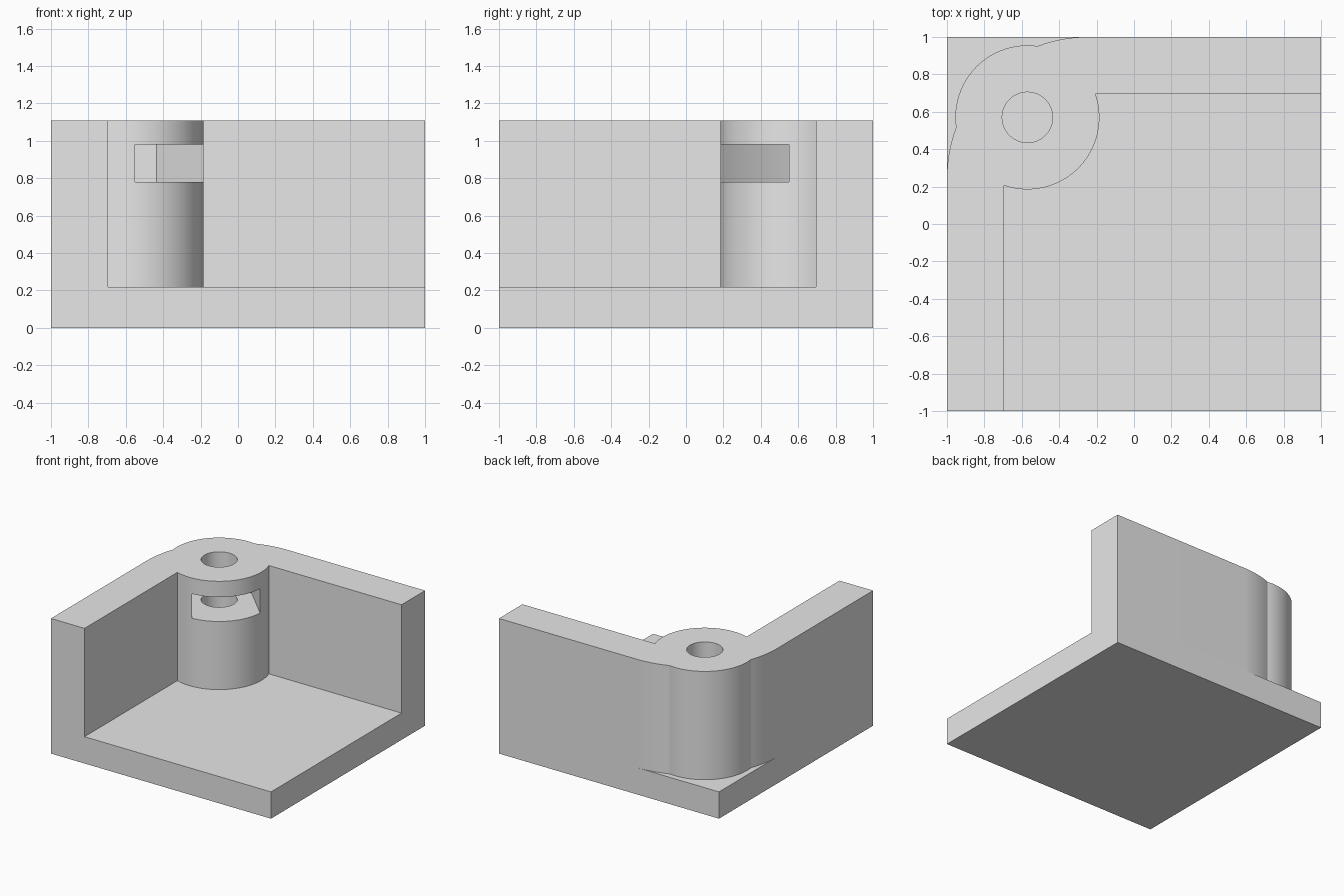
import bpy, bmesh, math
from mathutils import Vector

if "Cube" in bpy.data.objects:
    bpy.data.objects.remove(bpy.data.objects["Cube"])

FLOOR, TOP = 0.22, 1.11
WALL_IN = 0.695                    # distance of the inner wall faces from the middle
BOSS, BOSS_R, HOLE_R = Vector((-0.57, 0.57)), 0.385, 0.135
ROUND, ROUND_R = Vector((-0.25, 0.25)), 0.75
NUT_R, NUT_LOW, NUT_HIGH = 0.267, 0.78, 0.98

grey = bpy.data.materials.new("light grey")
grey.use_nodes = True
colour = (0.8, 0.8, 0.8, 1)
grey.diffuse_color = colour
grey.node_tree.nodes["Principled BSDF"].inputs["Base Color"].default_value = colour


def arc(centre, radius, start, end, steps):
    """Points along an arc, angles in radians."""
    angles = [start + (end - start) * i / steps for i in range(steps + 1)]
    return [centre + radius * Vector((math.cos(a), math.sin(a))) for a in angles]


def prism(name, outline, low, high):
    """Extrude a flat outline upwards into a solid."""
    bm = bmesh.new()
    face = bm.faces.new([bm.verts.new((p[0], p[1], low)) for p in outline])
    grown = bmesh.ops.extrude_face_region(bm, geom=[face])
    moved = [v for v in grown["geom"] if isinstance(v, bmesh.types.BMVert)]
    bmesh.ops.translate(bm, verts=moved, vec=(0, 0, high - low))
    bmesh.ops.recalc_face_normals(bm, faces=bm.faces)
    mesh = bpy.data.meshes.new(name)
    bm.to_mesh(mesh)
    bm.free()
    mesh.materials.append(grey)
    obj = bpy.data.objects.new(name, mesh)
    bpy.context.collection.objects.link(obj)
    return obj


def select(obj):
    bpy.ops.object.select_all(action='DESELECT')
    obj.select_set(True)
    bpy.context.view_layer.objects.active = obj


def cut(obj, cutter):
    mod = obj.modifiers.new(cutter.name, 'BOOLEAN')
    mod.operation, mod.solver, mod.object = 'DIFFERENCE', 'EXACT', cutter
    select(obj)
    bpy.ops.object.modifier_apply(modifier=mod.name)
    bpy.data.objects.remove(cutter)


# Square floor plate
prism("floor_plate", [(-1, -1), (1, -1), (1, 1), (-1, 1)], 0, FLOOR)

# Two walls with a rounded outer corner, merged with the round screw boss
gap = (BOSS - ROUND).length
along = (gap ** 2 + ROUND_R ** 2 - BOSS_R ** 2) / (2 * gap)
across = math.sqrt(ROUND_R ** 2 - along ** 2)
diagonal = math.radians(135)
round_half = math.atan2(across, along)
boss_half = math.atan2(across, along - gap)
inner = math.asin((WALL_IN - BOSS.y) / BOSS_R)

outline = [Vector((-WALL_IN, -1)), Vector((-1, -1))]
outline += arc(ROUND, ROUND_R, math.pi, diagonal + round_half, 8)
outline += arc(BOSS, BOSS_R, diagonal + boss_half, diagonal - boss_half, 32)[1:]
outline += arc(ROUND, ROUND_R, diagonal - round_half, math.pi / 2, 8)[1:]
outline += [Vector((1, 1)), Vector((1, WALL_IN))]
outline += arc(BOSS, BOSS_R, inner, -math.pi / 2 - inner, 40)
walls = prism("walls_with_screw_boss", outline, FLOOR, TOP)

# Screw hole down to the floor plate
cut(walls, prism("hole_cutter", arc(BOSS, HOLE_R, 0, math.tau, 48)[:-1], FLOOR - 0.1, TOP + 0.1))

# Hexagonal nut pocket, open diagonally towards the inside
corners = arc(BOSS, NUT_R, math.radians(60), math.radians(240), 3)
slide = Vector((0.5, -0.5))
pocket = corners + [corners[-1] + slide, corners[0] + slide]
cut(walls, prism("pocket_cutter", pocket, NUT_LOW, NUT_HIGH))

select(walls)
bpy.ops.object.shade_smooth_by_angle(angle=math.radians(20))
